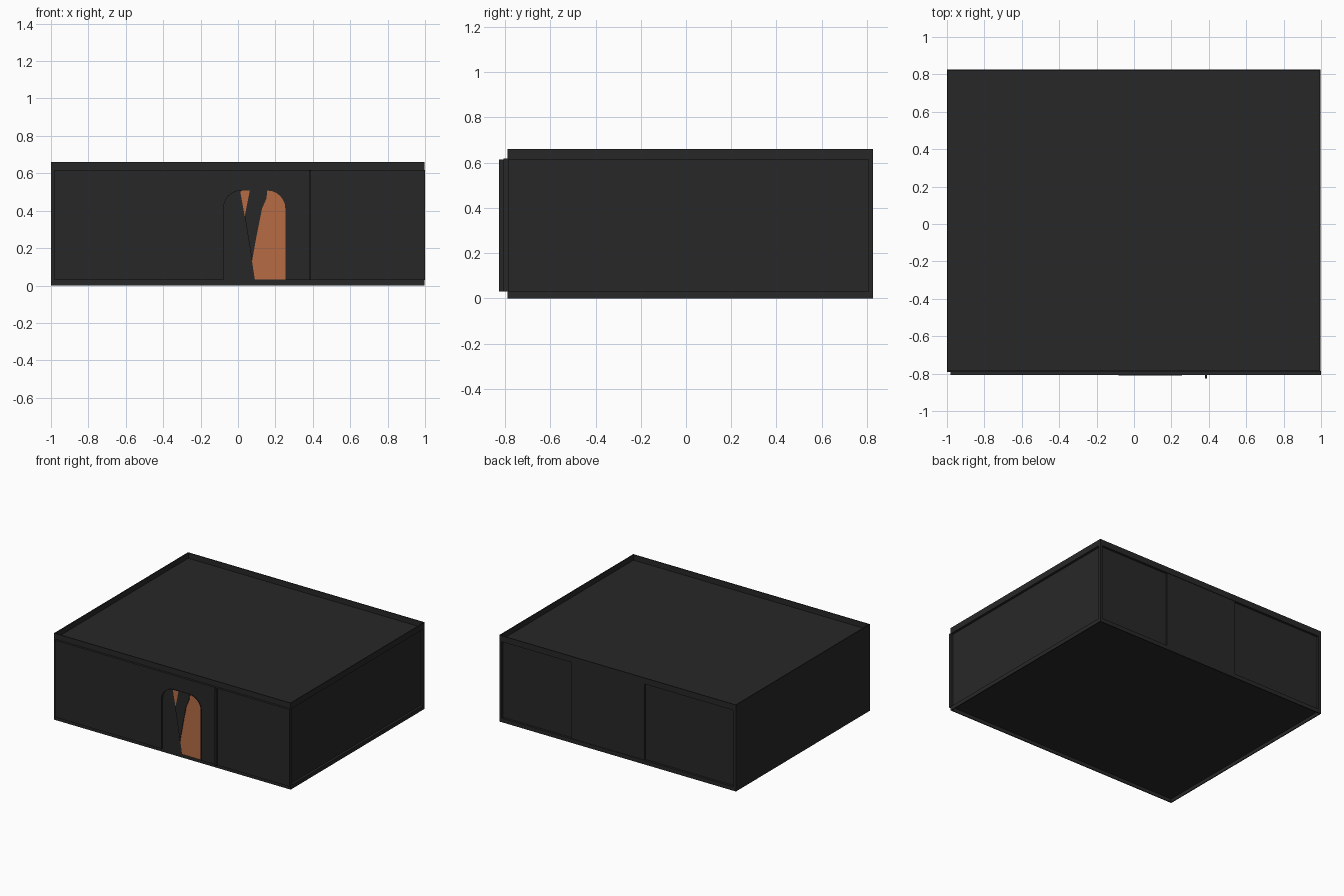
import bpy, bmesh, math

if "Cube" in bpy.data.objects:
    bpy.data.objects.remove(bpy.data.objects["Cube"])

def material(name, rgb):
    m = bpy.data.materials.new(name)
    m.diffuse_color = (*rgb, 1)
    m.use_nodes = True
    m.node_tree.nodes["Principled BSDF"].inputs["Base Color"].default_value = m.diffuse_color
    return m

DARK = material("charcoal", (0.0205, 0.0205, 0.0205))
ORANGE = material("copper orange", (0.47, 0.15, 0.061))

def make(name, bm, mat):
    bmesh.ops.recalc_face_normals(bm, faces=bm.faces)
    me = bpy.data.meshes.new(name)
    bm.to_mesh(me)
    bm.free()
    me.materials.append(mat)
    ob = bpy.data.objects.new(name, me)
    bpy.context.collection.objects.link(ob)
    return ob

def box(name, x, y, z, mat=DARK):
    bm = bmesh.new()
    bmesh.ops.create_cube(bm, size=1)
    for v in bm.verts:
        v.co = [(a + b) / 2 + c * (b - a) for (a, b), c in zip((x, y, z), v.co)]
    return make(name, bm, mat)

def plate(name, pts, y0, y1, mat=DARK):
    """Outline in x, z pushed out from y0 to y1."""
    bm = bmesh.new()
    f = bm.faces.new([bm.verts.new((x, y0, z)) for x, z in pts])
    r = bmesh.ops.extrude_face_region(bm, geom=[f])
    for v in r["geom"]:
        if isinstance(v, bmesh.types.BMVert):
            v.co.y = y1
    return make(name, bm, mat)

XL, XR, YF, YB = -1.0, 0.998, -0.79, 0.826
WZ = (0.03, 0.615)

def rim(name, z0, z1, t=0.006):
    """Thin rectangular ring around the footprint."""
    bm = bmesh.new()
    rings = []
    for inset, z in ((0, z0), (0, z1), (t, z1), (t, z0)):
        a, b, c, d = XL + inset, XR - inset, YF + inset, YB - inset
        rings.append([bm.verts.new(p) for p in ((a, c, z), (b, c, z), (b, d, z), (a, d, z))])
    for k in range(4):
        r, s = rings[k], rings[(k + 1) % 4]
        for i in range(4):
            j = (i + 1) % 4
            bm.faces.new((r[i], r[j], s[j], s[i]))
    return make(name, bm, DARK)

# sunken floor and roof, each inside a thin rim
rim("base_rim", 0, 0.031)
rim("roof_parapet", 0.614, 0.66)
E = 0.001
box("floor_slab", (XL + E, XR - E), (YF + E, YB - E), (0.027, 0.0305))
box("roof_deck", (XL + E, XR - E), (YF + E, YB - E), (0.6145, 0.618))

# recessed wall core, flush walls and corner post
box("wall_core", (-0.985, 0.979), (YF, 0.808), (0.03, 0.616))
box("left_wall", (XL, -0.98), (YF, YB), WZ)
box("back_middle_wall", (-0.225, 0.39), (0.79, 0.822), WZ)
box("back_right_post", (0.978, XR), (0.807, YB), WZ)

# thin upright fin on the front
box("front_fin", (0.379, 0.391), (-0.826, -0.80), WZ)

# arched doorway cut through the front wall
x0, x1, top, r = -0.08, 0.255, 0.51, 0.098
ANG = [math.radians(a) for a in range(0, 91, 15)]

def arch(e=0.0):
    """Doorway outline from bottom right over the top to bottom left, shrunk by e."""
    q = [((r - e) * math.cos(a), (r - e) * math.sin(a)) for a in ANG]
    right = [(x1 - r + u, top - r + v) for u, v in q]
    left = [(x0 + r - u, top - r + v) for u, v in reversed(q)]
    return [(x1 - e, 0.03)] + right + left + [(x0 + e, 0.03)]

plate("front_wall", [(1.0, 0.03), (1.0, 0.618), (-0.98, 0.618), (-0.98, 0.03)] + arch()[::-1],
      -0.785, -0.807)
plate("door_frame", arch(-0.002) + arch(0.002)[::-1], -0.79, -0.811)

# door: dark recessed leaf, orange inlays, raised dark wedge
plate("door_leaf", arch(), -0.785, -0.797)
right = arch()[1:8]
edge = [(0.152, 0.465), (0.128, 0.41), (0.10, 0.27), (0.075, 0.13)]
plate("door_large_inlay", [(0.09, 0.031), (x1, 0.031)] + right + edge, -0.795, -0.803, ORANGE)
plate("door_small_inlay", [(0.036, 0.37), (0.064, 0.508), (0.025, 0.508), (0.012, 0.503)],
      -0.795, -0.803, ORANGE)
plate("door_wedge", [(0.157, 0.51), (0.064, 0.51), (0.036, 0.37), (0.075, 0.13)] + edge[2::-1],
      -0.795, -0.808)
